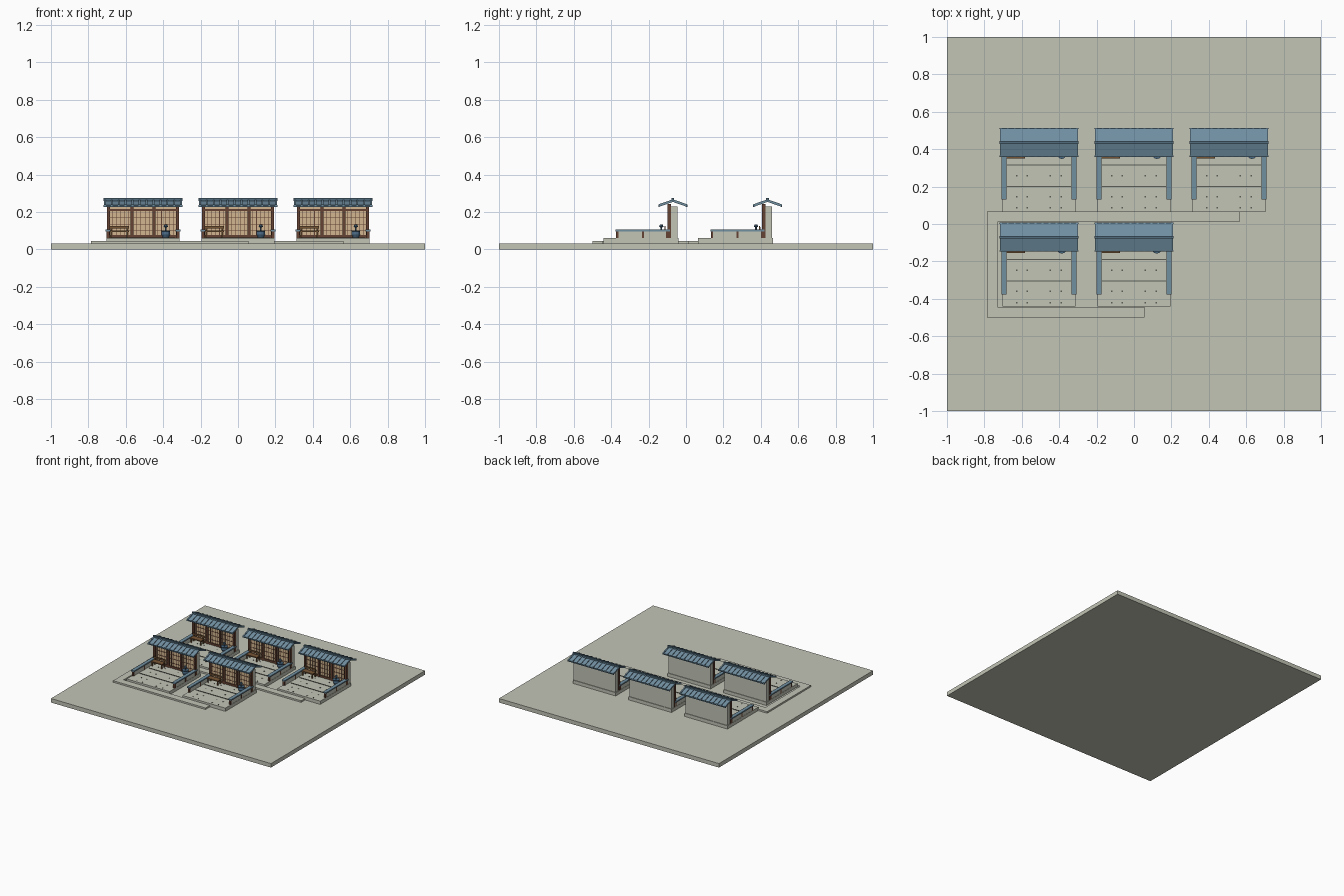
import bpy
import bmesh
from mathutils import Matrix

cube = bpy.data.objects.get("Cube")
if cube:
    bpy.data.objects.remove(cube)


def material(name, rgb):
    mat = bpy.data.materials.new(name)
    linear = [(c / 255) ** 2.2 for c in rgb] + [1]
    mat.diffuse_color = linear
    mat.use_nodes = True
    mat.node_tree.nodes["Principled BSDF"].inputs["Base Color"].default_value = linear
    return mat


stone = material("pale stone", (193, 196, 181))
tile = material("roof tile blue", (112, 142, 160))
tile_dark = material("dark tile blue", (82, 108, 124))
wood = material("brown timber", (100, 68, 54))
paper = material("tan paper", (208, 181, 143))
bench_wood = material("bench wood", (118, 86, 56))
pot_blue = material("pot blue", (74, 104, 130))
joint = material("dark joint", (90, 92, 84))


# Each shape helper adds geometry to a bmesh
def box(bm, x, y, z):
    centre = [(a + b) / 2 for a, b in (x, y, z)]
    size = [b - a for a, b in (x, y, z)]
    matrix = Matrix.Translation(centre) @ Matrix.Diagonal((*size, 1))
    bmesh.ops.create_cube(bm, size=1, matrix=matrix)


def prism(bm, profile, x0, x1):
    face = bm.faces.new([bm.verts.new((x0, y, z)) for y, z in profile])
    out = bmesh.ops.extrude_face_region(bm, geom=[face])
    moved = [v for v in out["geom"] if isinstance(v, bmesh.types.BMVert)]
    bmesh.ops.translate(bm, verts=moved, vec=(x1 - x0, 0, 0))


def lathe(bm, profile, x, y, sides=12):
    for (r0, z0), (r1, z1) in zip(profile, profile[1:]):
        bmesh.ops.create_cone(bm, cap_ends=True, segments=sides, radius1=r0, radius2=r1,
                              depth=z1 - z0, matrix=Matrix.Translation((x, y, (z0 + z1) / 2)))


def finish(bm, name, mat):
    bmesh.ops.recalc_face_normals(bm, faces=bm.faces)
    mesh = bpy.data.meshes.new(name)
    bm.to_mesh(mesh)
    bm.free()
    mesh.materials.append(mat)
    return mesh


def boxes(name, mat, items):
    bm = bmesh.new()
    for item in items:
        box(bm, *item)
    return finish(bm, name, mat)


def place(mesh, name, location=(0, 0, 0)):
    obj = bpy.data.objects.new(name, mesh)
    obj.location = location
    bpy.context.collection.objects.link(obj)


def around(c, half):
    return (c - half, c + half)


# Ground slab and the raised walkway around the lower row
GROUND, PAD = 0.033, 0.06
place(boxes("ground", stone, [((-1, 1), (-1, 1), (0, GROUND))]), "ground")
place(boxes("walkway", stone, [
    ((-0.785, 0.565), (0.012, 0.068), (0.03, 0.046)),
    ((-0.785, 0.055), (-0.5, -0.444), (0.03, 0.046)),
    ((-0.785, -0.73), (-0.444, 0.012), (0.03, 0.046))]), "walkway")

parts = []

# Courtyard pad with paving joints and small studs
parts.append(boxes("courtyard_pad", stone, [((-0.195, 0.195), (-0.372, 0.03), (0.03, PAD))]))
studs = [(around(x, 0.004), around(y, 0.004), (PAD, PAD + 0.002))
         for x in (-0.118, -0.064, 0.06, 0.118) for y in (-0.065, -0.178, -0.29, -0.35)]
seams = [((-0.17, 0.17), around(y, 0.003), (PAD, PAD + 0.003)) for y in (-0.12, -0.235)]
parts.append(boxes("paving_joints", joint, studs + seams))

# Rear wall with paper screens on its front
parts.append(boxes("rear_wall", stone, [((-0.19, 0.19), (-0.015, 0.025), (PAD, 0.23))]))
parts.append(boxes("paper_screens", paper, [((-0.18, 0.18), (-0.019, -0.015), (0.075, 0.23))]))

# Posts and beams of the front
posts = [(around(x, 0.008), (-0.03, -0.01), (PAD, 0.243)) for x in (-0.185, -0.058, 0.058, 0.185)]
beams = [((-0.19, 0.19), (-0.027, -0.012), around(z, h))
         for z, h in ((0.069, 0.008), (0.211, 0.006), (0.233, 0.005))]
parts.append(boxes("timber_frame", wood, posts + beams))

# Thin lattice over the screens
lattice = [(around(-0.165 + i * 0.022, 0.0015), (-0.022, -0.019), (0.075, 0.21)) for i in range(16)]
lattice += [((-0.18, 0.18), (-0.022, -0.019), around(z, 0.0015)) for z in (0.1, 0.135, 0.17)]
parts.append(boxes("screen_lattice", wood, lattice))


# Gable roof, ribs and ridge
def chevron(half, top, thick, drop):
    return [(-half, top - drop), (0, top), (half, top - drop),
            (half, top - drop - thick), (0, top - thick), (-half, top - drop - thick)]


bm = bmesh.new()
prism(bm, chevron(0.074, 0.262, 0.008, 0.026), -0.208, 0.208)
parts.append(finish(bm, "roof", tile))

bm = bmesh.new()
for i in range(12):
    x = -0.204 + i * 0.408 / 11
    prism(bm, chevron(0.077, 0.268, 0.011, 0.027), x - 0.005, x + 0.005)
parts.append(finish(bm, "roof_ribs", tile))
eaves = [((-0.21, 0.21), around(s * 0.074, 0.003), (0.228, 0.237)) for s in (-1, 1)]
ridge = [((-0.212, 0.212), (-0.007, 0.007), (0.258, 0.274))]
parts.append(boxes("ridge_and_eaves", tile_dark, eaves + ridge))

# Low side fences
fence_panels, fence_posts, fence_caps = [], [], []
for side in (-1, 1):
    x = side * 0.187
    fence_panels.append((around(x, 0.006), (-0.3, -0.02), (PAD, 0.097)))
    fence_caps.append((around(x, 0.014), (-0.306, -0.015), (0.096, 0.106)))
    fence_posts += [(around(x, 0.008), around(y, 0.006), (PAD, 0.098))
                    for y in (-0.297, -0.16, -0.03)]
parts.append(boxes("fence_panels", stone, fence_panels))
parts.append(boxes("fence_posts", wood, fence_posts))
parts.append(boxes("fence_caps", tile, fence_caps))

# Bench with a back rail
bench = [((-0.178, -0.075), (-0.085, -0.04), (0.093, 0.101)),
         ((-0.178, -0.075), (-0.046, -0.04), (0.112, 0.125))]
bench += [(around(x, 0.004), (y, y + 0.007), (PAD, 0.12 if y > -0.06 else 0.094))
          for x in (-0.17, -0.083) for y in (-0.08, -0.046)]
parts.append(boxes("bench", bench_wood, bench))

# Water pot
bm = bmesh.new()
lathe(bm, [(0.014, PAD), (0.024, 0.08), (0.022, 0.096), (0.026, 0.102)], 0.122, -0.062)
lathe(bm, [(0.004, 0.102), (0.005, 0.118), (0.012, 0.122), (0.008, 0.132)], 0.122, -0.062, 8)
parts.append(finish(bm, "pot", pot_blue))

# Three courtyards in the upper row, two in the lower row
sites = [(x, 0.436) for x in (-0.508, 0, 0.508)] + [(x, -0.07) for x in (-0.508, 0)]
for n, (x, y) in enumerate(sites, 1):
    for mesh in parts:
        place(mesh, f"{mesh.name}_{n}", (x, y, 0))
